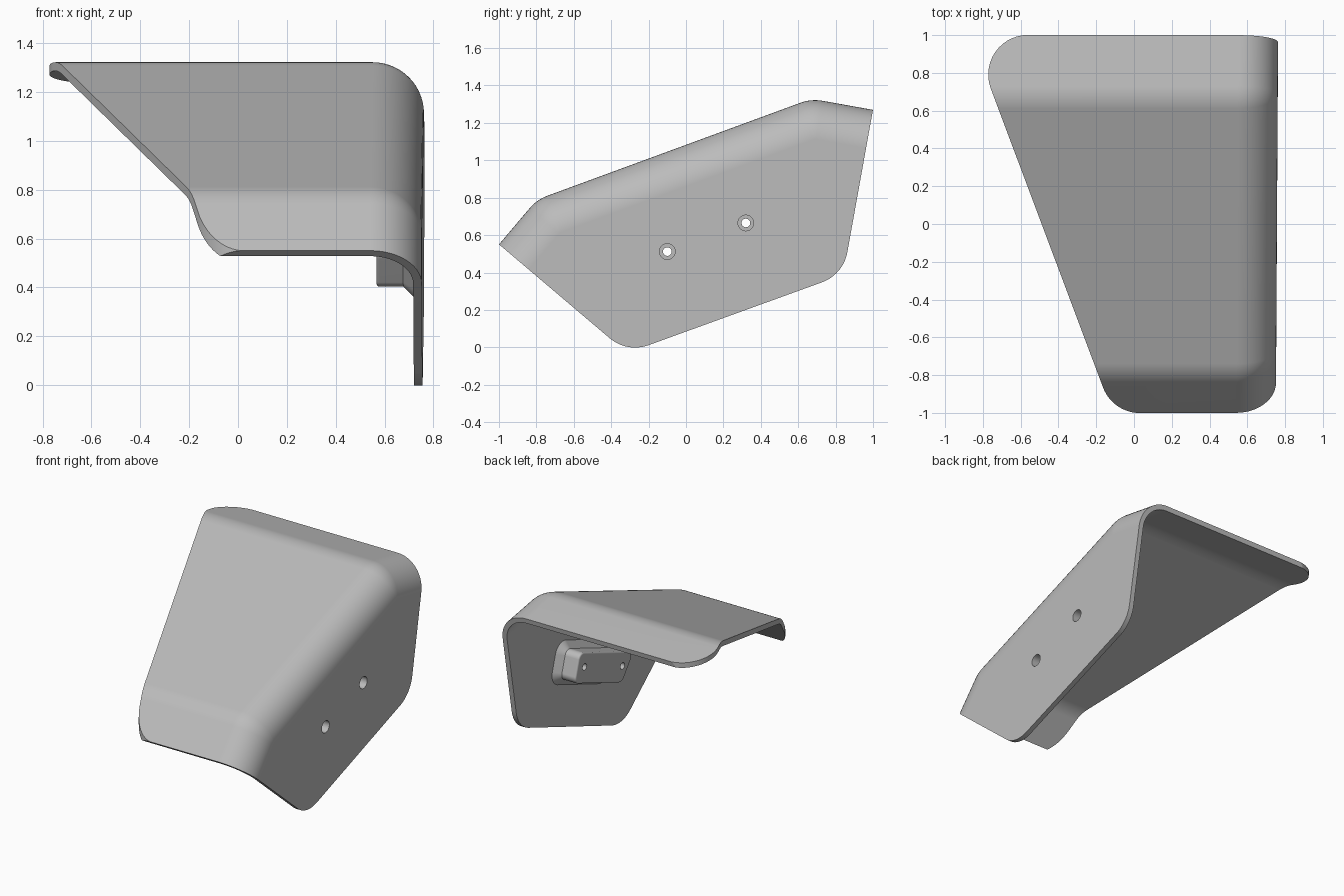
import bpy, bmesh
from math import sin, cos, pi, radians
from mathutils import Vector

if "Cube" in bpy.data.objects:
    bpy.data.objects.remove(bpy.data.objects["Cube"])

grey = bpy.data.materials.new("plain grey")
grey.use_nodes = True
grey.diffuse_color = (0.5, 0.5, 0.5, 1)
grey.node_tree.nodes["Principled BSDF"].inputs["Base Color"].default_value = (0.5, 0.5, 0.5, 1)

SIDE = 0.757      # outer face of the side plate
WALL = 0.035      # sheet thickness
FILLET = 0.21     # roll between top and side
BEND = 0.23       # bends along the top


def rounded(points, radius, inset=0.0, steps=8):
    """Counter-clockwise convex outline, moved inwards, with rounded corners."""
    pts = [Vector(p) for p in points]
    out = []
    for i, p in enumerate(pts):
        u = (p - pts[i - 1]).normalized()
        v = (pts[(i + 1) % len(pts)] - p).normalized()
        n1, n2 = Vector((-u.y, u.x)), Vector((-v.y, v.x))
        centre = p + (n1 + n2) * radius / (1 + n1.dot(n2))
        for k in range(steps + 1):
            n = n1.slerp(n2, k / steps)
            out.append(centre - n * (radius - inset))
    return out


def loft(name, layers):
    """Closed solid through a stack of matching outlines."""
    bm = bmesh.new()
    rings = [[bm.verts.new(p) for p in layer] for layer in layers]
    for a, b in zip(rings, rings[1:]):
        for i in range(len(a)):
            bm.faces.new((a[i - 1], a[i], b[i], b[i - 1]))
    bm.faces.new(rings[0])
    bm.faces.new(rings[-1])
    bmesh.ops.recalc_face_normals(bm, faces=bm.faces)
    mesh = bpy.data.meshes.new(name)
    bm.to_mesh(mesh)
    bm.free()
    mesh.materials.append(grey)
    obj = bpy.data.objects.new(name, mesh)
    bpy.context.collection.objects.link(obj)
    return obj


def along_x(outline, x, lean=0.006):
    return [(x + lean * p.x, p.x, p.y) for p in outline]


def activate(obj):
    bpy.ops.object.select_all(action="DESELECT")
    obj.select_set(True)
    bpy.context.view_layer.objects.active = obj


def carve(obj, cutter, operation, keep=False):
    mod = obj.modifiers.new("carve", "BOOLEAN")
    mod.operation, mod.object, mod.solver = operation, cutter, "EXACT"
    activate(obj)
    bpy.ops.object.modifier_apply(modifier=mod.name)
    if not keep:
        bpy.data.objects.remove(cutter)


def finish(obj):
    activate(obj)
    bpy.ops.object.shade_smooth_by_angle(angle=radians(30))
    mod = obj.modifiers.new("even shading", "WEIGHTED_NORMAL")
    mod.keep_sharp = True


# Bent block whose skin becomes the sheet
side_profile = [(-1.3, -0.5), (1.4, -0.5), (1.4, 1.198), (0.67, 1.329),
                (-0.797, 0.79), (-1.3, 0.196)]


def block(name, start, wall):
    r = FILLET - wall
    layers = [along_x(rounded(side_profile, BEND, wall), start)]
    for k in range(15):
        a = k / 14 * pi / 2
        outline = rounded(side_profile, BEND, wall + r * (1 - cos(a)))
        layers.append(along_x(outline, SIDE - FILLET + r * sin(a)))
    return loft(name, layers)


shell = block("cover_shell", -1.2, 0)
carve(shell, block("hollow", -1.4, WALL), "DIFFERENCE")

# Side outline of the plate
side_trim = rounded([(-1.4, 0.89), (-0.315, -0.03), (0.841, 0.389),
                     (1.131, 2), (-1.4, 2)], 0.21, steps=12)
carve(shell, loft("side_trim", [along_x(side_trim, x) for x in (-1.6, 1.6)]), "INTERSECT")

# Slanted free edge of the top, rounded at both ends
top_trim = rounded([(-0.113, -1.001), (1.5, -1.001), (1.5, 1.001), (-0.865, 1.001)],
                   0.21, steps=14)
carve(shell, loft("top_trim", [[(p.x, p.y, z) for p in top_trim] for z in (-1, 3)]), "INTERSECT")

# Mounting boss on the inner face, flared at its root
boss_outline = [(-0.10, 0.394), (0.43, 0.587), (0.37, 0.785), (-0.23, 0.566)]
steps = [(0.735, -0.045)]
for k in range(9):
    a = k / 8 * pi / 2
    steps.append((SIDE - WALL - 0.045 * sin(a), -0.045 * (1 - sin(a)) if k == 0 else -0.045 * (1 - cos(pi / 2 - a))))
for k in range(5):
    a = k / 4 * pi / 2
    steps.append((0.58 - 0.012 * sin(a), 0.012 * (1 - cos(a))))
boss = loft("mounting_boss", [along_x(rounded(boss_outline, 0.045, d), x) for x, d in steps])

# Counterbored screw holes through plate and boss
for y, z in ((-0.10, 0.512), (0.32, 0.665)):
    layers = []
    for x, r in ((0.9, 0.042), (0.65, 0.042), (0.65, 0.023), (0.4, 0.023)):
        layers.append([(x, y + r * cos(k * pi / 16), z + r * sin(k * pi / 16)) for k in range(32)])
    drill = loft("drill", layers)
    carve(shell, drill, "DIFFERENCE", keep=True)
    carve(boss, drill, "DIFFERENCE")

for part in (shell, boss):
    finish(part)
